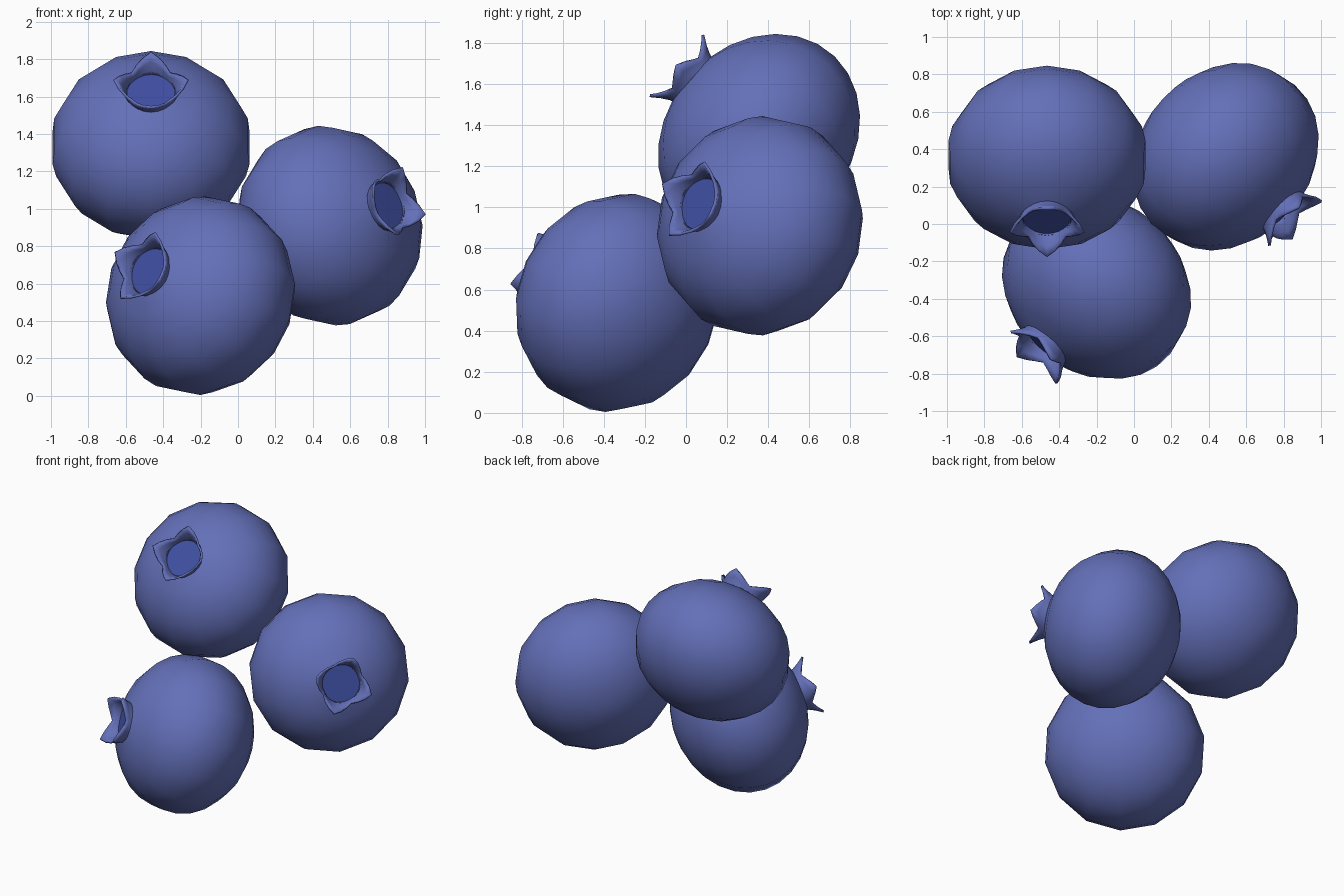
import bpy
import math
from mathutils import Vector, Matrix

if "Cube" in bpy.data.objects:
    bpy.data.objects.remove(bpy.data.objects["Cube"])


def material(name, rgb):
    m = bpy.data.materials.new(name)
    m.diffuse_color = (*rgb, 1)
    m.use_nodes = True
    m.node_tree.nodes["Principled BSDF"].inputs["Base Color"].default_value = m.diffuse_color
    return m


SKIN = material("berry blue", (0.127, 0.162, 0.485))
DEEP = material("deep blue", (0.05, 0.078, 0.36))


def make(name, verts, faces, mat, matrix, angle=40):
    me = bpy.data.meshes.new(name)
    me.from_pydata(verts, [], faces)
    me.materials.append(mat)
    ob = bpy.data.objects.new(name, me)
    bpy.context.collection.objects.link(ob)
    ob.matrix_world = matrix
    bpy.ops.object.select_all(action='DESELECT')
    ob.select_set(True)
    bpy.context.view_layer.objects.active = ob
    bpy.ops.object.shade_smooth_by_angle(angle=math.radians(angle))
    return ob


def grid_faces(rows, n):
    return [(r * n + i, r * n + (i + 1) % n, (r + 1) * n + (i + 1) % n, (r + 1) * n + i)
            for r in range(rows - 1) for i in range(n)]


def ring(r, z, n):
    return [(r * math.cos(2 * math.pi * i / n), r * math.sin(2 * math.pi * i / n), z)
            for i in range(n)]


def berry(tag, centre, axis, tip):
    # local z runs through the crown, local x points at one crown tip
    z = Vector(axis).normalized()
    x = Vector(tip)
    x = (x - z * x.dot(z)).normalized()
    y = z.cross(x)
    mat = Matrix.Translation(centre) @ Matrix((x, y, z)).transposed().to_4x4()

    # flattened round body, open under the crown
    n, rows = 14, 13
    R, H = 0.54, 0.452
    end = math.acos(0.13 / R)
    verts = []
    for k in range(rows):
        a = -math.pi / 2 * 0.9 + (end + math.pi / 2 * 0.9) * k / (rows - 1)
        verts += ring(R * math.cos(a), H * math.sin(a), n)
    faces = grid_faces(rows, n)
    verts.append((0, 0, -H))
    faces += [(len(verts) - 1, (i + 1) % n, i) for i in range(n)]
    make(tag + "_berry_body", verts, faces, SKIN, mat, 60)

    # dark disc inside the crown
    m = 24
    make(tag + "_crown_disc", ring(0.132, 0.428, m), [tuple(range(m))], DEEP, mat)

    # four pointed flaring crown
    verts = []
    for k in range(4):
        f = k / 3
        for i in range(m):
            a = 2 * math.pi * i / m
            t = abs((i % 6) / 3 - 1) ** 1.2
            top_r, top_z = 0.147 + 0.055 * t, 0.473 + 0.057 * t
            r = 0.136 + (top_r - 0.136) * f ** 1.5
            h = 0.405 + (top_z - 0.405) * f
            verts.append((r * math.cos(a), r * math.sin(a), h))
    crown = make(tag + "_crown", verts, grid_faces(4, m), SKIN, mat)
    s = crown.modifiers.new("thickness", 'SOLIDIFY')
    s.thickness = 0.014
    s.offset = -1


berry("upper_left", (-0.465, 0.355, 1.34), (0, -0.753, 0.657), (0, 0.657, 0.753))
berry("right", (0.49, 0.36, 0.91), (0.70, -0.67, 0.25), (0.01, 0.2, 0.35))
berry("lower", (-0.2, -0.335, 0.536), (-0.63, -0.71, 0.304), (0.185, -0.01, 0.345))
